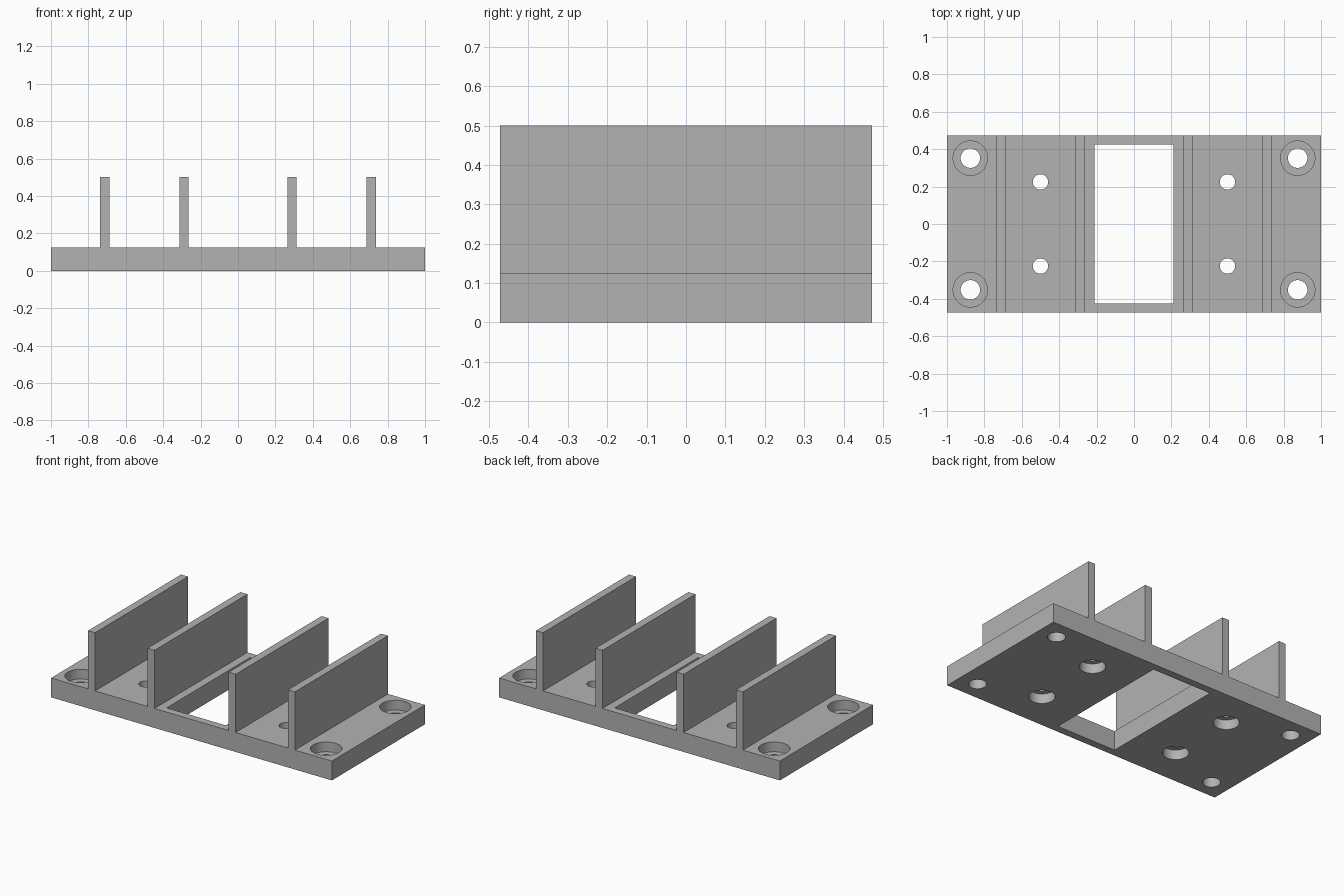
import bpy
import bmesh
from mathutils import Vector

if "Cube" in bpy.data.objects:
    bpy.data.objects.remove(bpy.data.objects["Cube"], do_unlink=True)

HALF_DEPTH = 0.473
PLATE_TOP = 0.125
FIN_TOP = 0.5
BORE_STEP = PLATE_TOP / 2
FINS = [(-0.737, -0.687), (-0.314, -0.264), (0.264, 0.314), (0.687, 0.737)]

grey = bpy.data.materials.new("plain grey")
grey.use_nodes = True
grey.diffuse_color = (0.45, 0.45, 0.45, 1)
grey.node_tree.nodes["Principled BSDF"].inputs["Base Color"].default_value = grey.diffuse_color


def add_object(name, bm):
    bmesh.ops.recalc_face_normals(bm, faces=bm.faces)
    mesh = bpy.data.meshes.new(name)
    bm.to_mesh(mesh)
    bm.free()
    mesh.materials.append(grey)
    obj = bpy.data.objects.new(name, mesh)
    bpy.context.collection.objects.link(obj)
    return obj


def cut(target, cutter):
    mod = target.modifiers.new("cut", "BOOLEAN")
    mod.operation = "DIFFERENCE"
    mod.solver = "EXACT"
    mod.object = cutter
    bpy.context.view_layer.objects.active = target
    bpy.ops.object.modifier_apply(modifier=mod.name)
    bpy.data.objects.remove(cutter, do_unlink=True)


def cylinder_cutter(x, y, radius, z0, z1):
    bm = bmesh.new()
    bmesh.ops.create_cone(bm, cap_ends=True, segments=48, radius1=radius,
                          radius2=radius, depth=z1 - z0)
    bmesh.ops.translate(bm, verts=bm.verts, vec=(x, y, (z0 + z1) / 2))
    return add_object("bore_cutter", bm)


# Plate and four upright fins as one extruded cross-section
profile = [(-1, 0), (-1, PLATE_TOP)]
for x0, x1 in FINS:
    profile += [(x0, PLATE_TOP), (x0, FIN_TOP), (x1, FIN_TOP), (x1, PLATE_TOP)]
profile += [(1, PLATE_TOP), (1, 0)]

bm = bmesh.new()
face = bm.faces.new([bm.verts.new((x, -HALF_DEPTH, z)) for x, z in profile])
extruded = bmesh.ops.extrude_face_region(bm, geom=[face], use_keep_orig=True)
moved = [g for g in extruded["geom"] if isinstance(g, bmesh.types.BMVert)]
bmesh.ops.translate(bm, verts=moved, vec=Vector((0, 2 * HALF_DEPTH, 0)))
body = add_object("finned_base_plate", bm)

# Central rectangular window
bm = bmesh.new()
bmesh.ops.create_cube(bm, size=1)
bmesh.ops.scale(bm, verts=bm.verts, vec=(0.422, 0.85, 0.6))
cut(body, add_object("window_cutter", bm))

# Counterbored holes: corners open wide at the top, inner ones at the underside
for sx in (-1, 1):
    for sy in (-1, 1):
        corner = (sx * 0.875, sy * 0.352)
        cut(body, cylinder_cutter(*corner, 0.052, -0.1, 0.3))
        cut(body, cylinder_cutter(*corner, 0.092, BORE_STEP, 0.3))
        inner = (sx * 0.5, sy * 0.225)
        cut(body, cylinder_cutter(*inner, 0.041, -0.1, 0.3))
        cut(body, cylinder_cutter(*inner, 0.076, -0.1, BORE_STEP))

# Smooth bore walls with crisp edges
bpy.ops.object.select_all(action="DESELECT")
body.select_set(True)
bpy.context.view_layer.objects.active = body
bpy.ops.object.shade_smooth_by_angle()
